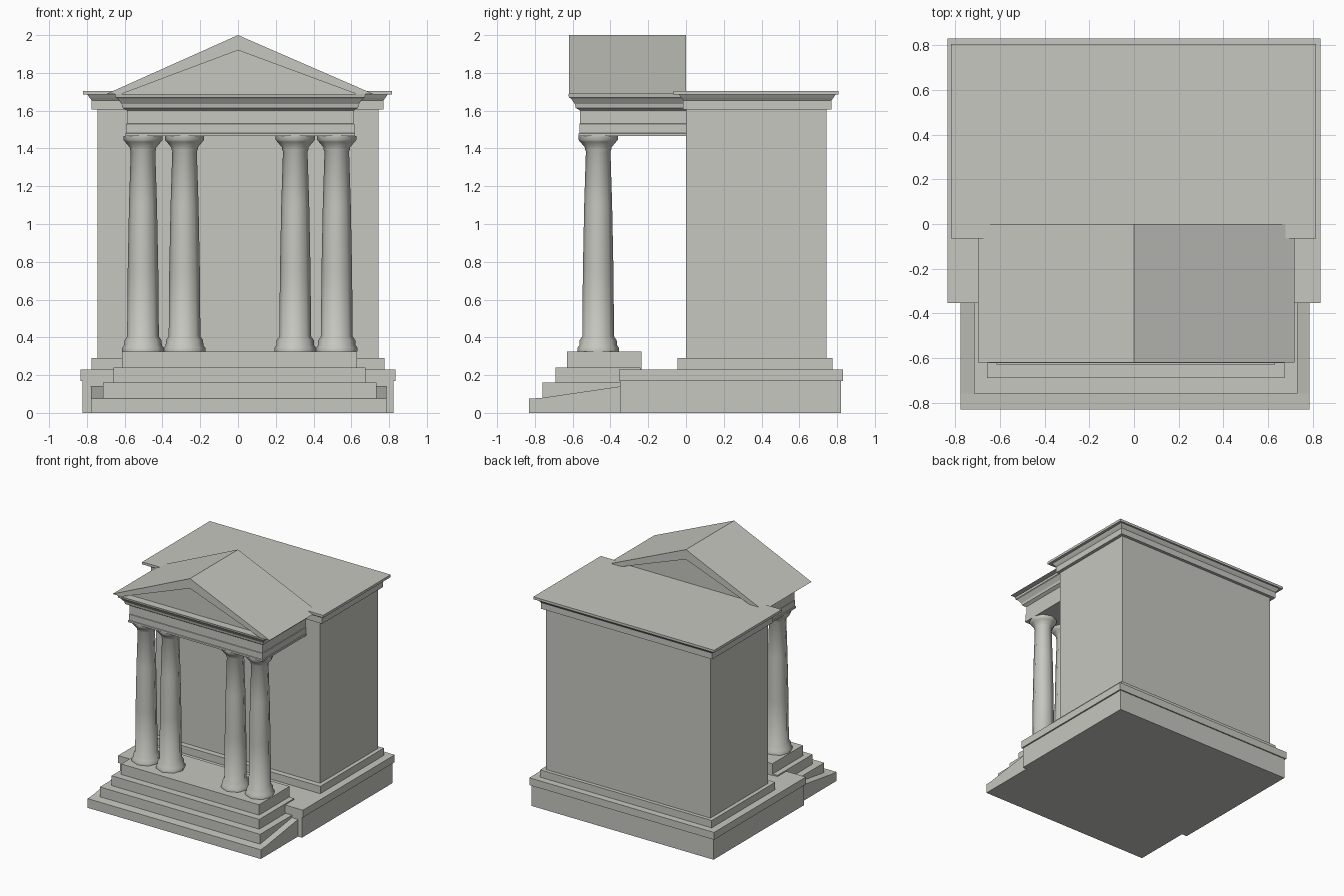
import bpy, bmesh, math

if "Cube" in bpy.data.objects:
    bpy.data.objects.remove(bpy.data.objects["Cube"])

stone = bpy.data.materials.new("pale_grey_stone")
stone.diffuse_color = (0.57, 0.57, 0.53, 1)
stone.use_nodes = True
stone.node_tree.nodes["Principled BSDF"].inputs["Base Color"].default_value = stone.diffuse_color


def finish(bm, name, smooth=None):
    bmesh.ops.recalc_face_normals(bm, faces=bm.faces)
    me = bpy.data.meshes.new(name)
    bm.to_mesh(me)
    bm.free()
    me.materials.append(stone)
    ob = bpy.data.objects.new(name, me)
    bpy.context.collection.objects.link(ob)
    if smooth:
        bpy.ops.object.select_all(action='DESELECT')
        ob.select_set(True)
        bpy.context.view_layer.objects.active = ob
        bpy.ops.object.shade_smooth_by_angle(angle=math.radians(smooth))
    return ob


def loft(bm, rings):
    """Skin a stack of equal-length rings and cap both ends."""
    loops = [[bm.verts.new(p) for p in r] for r in rings]
    n = len(loops[0])
    for a, b in zip(loops, loops[1:]):
        for i in range(n):
            j = (i + 1) % n
            bm.faces.new((a[i], a[j], b[j], b[i]))
    bm.faces.new(loops[0][::-1])
    bm.faces.new(loops[-1])


def moulding(name, x0, x1, y0, y1, profile, back=True):
    """Rectangular block whose outline steps outwards: profile of (z, out)."""
    bm = bmesh.new()
    rings = []
    for z, o in profile:
        yb = y1 + (o if back else 0)
        rings.append([(x0 - o, y0 - o, z), (x1 + o, y0 - o, z),
                      (x1 + o, yb, z), (x0 - o, yb, z)])
    loft(bm, rings)
    return finish(bm, name)


def block(name, x0, x1, y0, y1, z0, z1):
    return moulding(name, x0, x1, y0, y1, [(z0, 0), (z1, 0)])


def prism(name, pts, axis, a, b):
    """Extrude a profile along x (points y,z) or along y (points x,z)."""
    bm = bmesh.new()
    place = (lambda p, t: (t, p[0], p[1])) if axis == 'x' else (lambda p, t: (p[0], t, p[1]))
    loft(bm, [[place(p, t) for p in pts] for t in (a, b)])
    return finish(bm, name)


# podium with projecting slab
block("podium", -0.823, 0.823, -0.35, 0.82, 0, 0.17)
block("podium_slab", -0.835, 0.835, -0.355, 0.83, 0.17, 0.23)

# front steps; the lowest one has sloping cheeks at its sides
prism("lowest_step", [(-0.83, 0), (-0.83, 0.075), (-0.76, 0.08), (-0.35, 0.14), (-0.35, 0)],
      'x', -0.777, 0.787)
for i, (hw, yf, yb, z0, z1) in enumerate([(0.724, -0.76, -0.35, 0.07, 0.16),
                                          (0.667, -0.69, -0.24, 0.15, 0.24),
                                          (0.623, -0.63, -0.235, 0.23, 0.325)]):
    block("step_%d" % (i + 2), 0.008 - hw, 0.008 + hw, yf, yb, z0, z1)

# main hall: plinth, walls, cornice and roof plate
block("hall_plinth", -0.775, 0.775, -0.045, 0.775, 0.23, 0.29)
block("hall_walls", -0.743, 0.743, 0, 0.745, 0.29, 1.61)
moulding("hall_cornice", -0.775, 0.77, -0.015, 0.77,
         [(1.605, 0), (1.655, 0), (1.67, 0.012), (1.685, 0.022)])
block("hall_roof", -0.82, 0.815, -0.065, 0.807, 1.685, 1.705)

# four columns, turned from one profile
shaft = [(0.325, 0.110), (0.345, 0.110), (0.358, 0.100), (0.385, 0.098), (0.405, 0.084),
         (0.75, 0.081), (1.10, 0.074), (1.385, 0.065), (1.395, 0.070), (1.405, 0.070),
         (1.435, 0.095), (1.445, 0.104), (1.467, 0.104)]
SIDES = 8
for i, cx in enumerate((-0.503, -0.283, 0.303, 0.523)):
    bm = bmesh.new()
    loft(bm, [[(cx + r * math.cos(k * math.tau / SIDES),
                -0.465 + r * math.sin(k * math.tau / SIDES), z) for k in range(SIDES)]
              for z, r in shaft])
    finish(bm, "column_%d" % (i + 1), 50)

# portico beam with flaring cornice
moulding("portico_beam", -0.588, 0.612, -0.56, 0.0,
         [(1.465, 0.008), (1.48, 0.008), (1.482, 0.004), (1.53, 0.004), (1.532, 0),
          (1.6, 0), (1.615, 0.024), (1.635, 0.028), (1.665, 0.05), (1.67, 0.06), (1.687, 0.063)],
         back=False)

# gable roof shell and recessed pediment wall
prism("portico_roof", [(-0.70, 1.687), (0, 2.0), (0.72, 1.687),
                       (0.63, 1.687), (0, 1.92), (-0.62, 1.687)], 'y', -0.62, 0.0)
prism("pediment_wall", [(-0.65, 1.68), (0, 1.94), (0.66, 1.68)], 'y', -0.56, -0.05)
